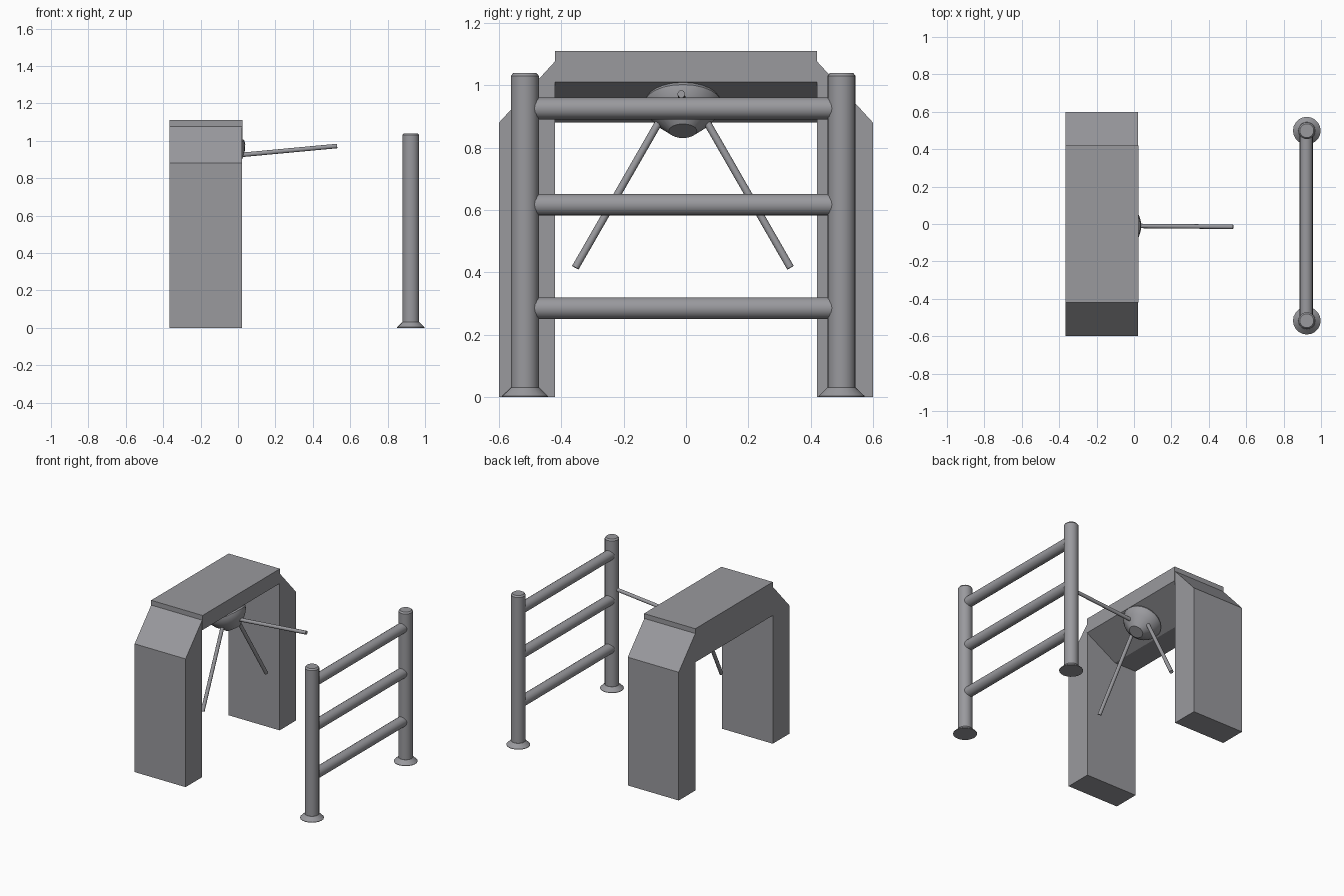
import bpy, bmesh, math
from mathutils import Vector

if "Cube" in bpy.data.objects:
    bpy.data.objects.remove(bpy.data.objects["Cube"])

grey = bpy.data.materials.new("satin_grey")
grey.diffuse_color = (0.32, 0.32, 0.34, 1)
grey.use_nodes = True
grey.node_tree.nodes["Principled BSDF"].inputs["Base Color"].default_value = grey.diffuse_color


def finish(bm, name, smooth):
    bmesh.ops.recalc_face_normals(bm, faces=bm.faces)
    me = bpy.data.meshes.new(name)
    bm.to_mesh(me)
    bm.free()
    ob = bpy.data.objects.new(name, me)
    bpy.context.collection.objects.link(ob)
    me.materials.append(grey)
    if smooth:
        bpy.ops.object.select_all(action='DESELECT')
        ob.select_set(True)
        bpy.context.view_layer.objects.active = ob
        bpy.ops.object.shade_smooth_by_angle(angle=math.radians(30))
    return ob


def prism(name, outline, extrude):
    """Closed solid from a 3D outline swept along a vector."""
    bm = bmesh.new()
    face = bm.faces.new([bm.verts.new(p) for p in outline])
    geom = bmesh.ops.extrude_face_region(bm, geom=[face])["geom"]
    bmesh.ops.translate(bm, vec=extrude,
                        verts=[v for v in geom if isinstance(v, bmesh.types.BMVert)])
    return finish(bm, name, False)


def lathe(name, origin, axis, profile, sides=20):
    """Capped solid of revolution; profile is (radius, distance along axis)."""
    origin = Vector(origin)
    axis = Vector(axis).normalized()
    turn = axis.to_track_quat('Z', 'Y')
    bm = bmesh.new()
    rings = []
    for r, h in profile:
        rings.append([bm.verts.new(origin + turn @ Vector(
            (r * math.cos(2 * math.pi * i / sides),
             r * math.sin(2 * math.pi * i / sides), h))) for i in range(sides)])
    for a, b in zip(rings, rings[1:]):
        for i in range(sides):
            j = (i + 1) % sides
            bm.faces.new((a[i], a[j], b[j], b[i]))
    bm.faces.new(rings[0])
    bm.faces.new(rings[-1])
    return finish(bm, name, True)


def rod(name, a, b, r, sides=16):
    d = Vector(b) - Vector(a)
    return lathe(name, a, d, [(r, 0), (r, d.length)], sides)


XB, XF = -0.365, 0.022      # cabinet back and front

# Cabinet legs with sloped shoulders
for side, s in (("left", -1), ("right", 1)):
    prism(side + "_cabinet_leg",
          [(XB, s * y, z) for y, z in ((0.42, 0), (0.6, 0), (0.6, 0.88), (0.42, 1.077))],
          (XF - XB, 0, 0))

# Cross beam with an undercut front that carries the hub
prism("cross_beam",
      [(x, -0.42, z) for x, z in ((XB, 0.88), (-0.2, 0.88), (XF + 0.003, 1.01),
                                  (XF + 0.003, 1.11), (XB, 1.11))],
      (0, 0.84, 0))

# Rotating hub, pointing down and outward
lathe("hub", (-0.075, -0.01, 0.94), (0.5, 0, -0.866),
      [(0.11, -0.03), (0.125, 0), (0.12, 0.02), (0.1, 0.05), (0.045, 0.1)], 24)

# Three barrier arms
rod("barrier_arm", (-0.03, -0.01, 0.92), (0.53, -0.015, 0.972), 0.012)
for side, s in (("left", -1), ("right", 1)):
    rod(side + "_lowered_arm", (-0.06, -0.01 + s * 0.055, 0.92),
        (-0.02, -0.01 + s * 0.345, 0.415), 0.012)

# Guard rail: posts with flared feet, joined by three bars
PX, PY = 0.924, (-0.517, 0.499)
for side, y in zip(("left", "right"), PY):
    lathe(side + "_rail_post", (PX, y, 0), (0, 0, 1),
          [(0.045, 0), (0.045, 1.03), (0.037, 1.04)])
    lathe(side + "_post_foot", (PX, y, 0), (0, 0, 1),
          [(0.074, 0), (0.074, 0.003), (0.046, 0.03)])
for name, z in (("lower", 0.285), ("middle", 0.617), ("upper", 0.926)):
    rod(name + "_rail_bar", (0.921, PY[0] + 0.01, z), (0.921, PY[1] - 0.01, z), 0.035)
